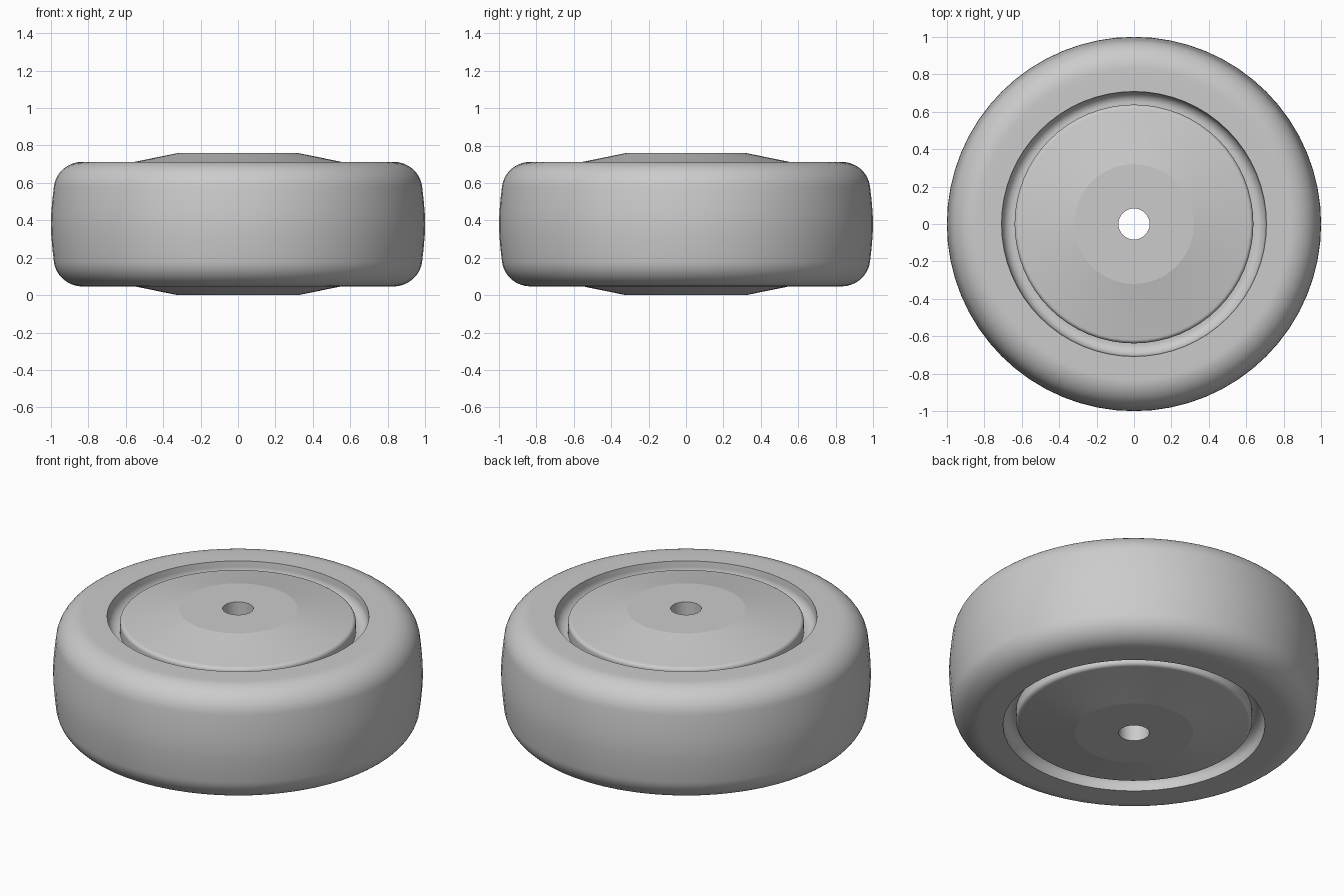
import bpy, bmesh, math
from mathutils import Matrix, Vector

cube = bpy.data.objects.get("Cube")
if cube:
    bpy.data.objects.remove(cube, do_unlink=True)

MID = 0.38      # height of the wheel's middle plane
SEGMENTS = 64

grey = bpy.data.materials.new("light grey")
grey.use_nodes = True
colour = (0.6, 0.6, 0.6, 1)
grey.diffuse_color = colour
grey.node_tree.nodes["Principled BSDF"].inputs["Base Color"].default_value = colour


def arc(cx, cz, rx, rz, start, end, steps):
    """Points of an elliptical arc in the radius/height plane, angles in degrees."""
    angles = [math.radians(start + (end - start) * i / steps) for i in range(steps + 1)]
    return [(cx + rx * math.cos(a), cz + rz * math.sin(a)) for a in angles]


def revolve(name, upper):
    """Turn the upper half profile, mirrored below the middle, into a closed ring."""
    profile = upper + [(r, -z) for r, z in reversed(upper) if z > 0]
    bm = bmesh.new()
    rings = []
    for i in range(SEGMENTS):
        turn = Matrix.Rotation(math.tau * i / SEGMENTS, 3, 'Z')
        rings.append([bm.verts.new(turn @ Vector((r, 0, z + MID))) for r, z in profile])
    n = len(profile)
    for i, ring in enumerate(rings):
        following = rings[(i + 1) % SEGMENTS]
        for j in range(n):
            k = (j + 1) % n
            bm.faces.new((ring[j], following[j], following[k], ring[k]))
    bmesh.ops.recalc_face_normals(bm, faces=bm.faces)
    mesh = bpy.data.meshes.new(name)
    bm.to_mesh(mesh)
    bm.free()
    mesh.materials.append(grey)
    obj = bpy.data.objects.new(name, mesh)
    bpy.context.collection.objects.link(obj)
    bpy.ops.object.select_all(action='DESELECT')
    obj.select_set(True)
    bpy.context.view_layer.objects.active = obj
    bpy.ops.object.shade_smooth_by_angle(angle=math.radians(11))
    return obj


# Tyre: flat sidewall, rounded shoulder, slightly crowned tread
shoulder = arc(0.83, 0.183, 0.155, 0.15, 90, 6, 14)
tread = [(0.992, 0.13), (0.998, 0.06), (1.0, 0)]
revolve("tyre", [(0.785, 0.333)] + shoulder + tread)

# Hub: bored boss, conical disc with rounded edge, concave groove and rim flange
boss = [(0.083, 0.38), (0.32, 0.38), (0.61, 0.321)]
disc_edge = arc(0.615, 0.297, 0.023, 0.023, 79, 0, 9)
groove = arc(0.65, 0.305, 0.055, 0.06, 270, 360, 12)
flange = [(0.708, 0.333), (0.785, 0.333)]
revolve("wheel_hub", boss + disc_edge + [(0.638, 0.245)] + groove + flange)
